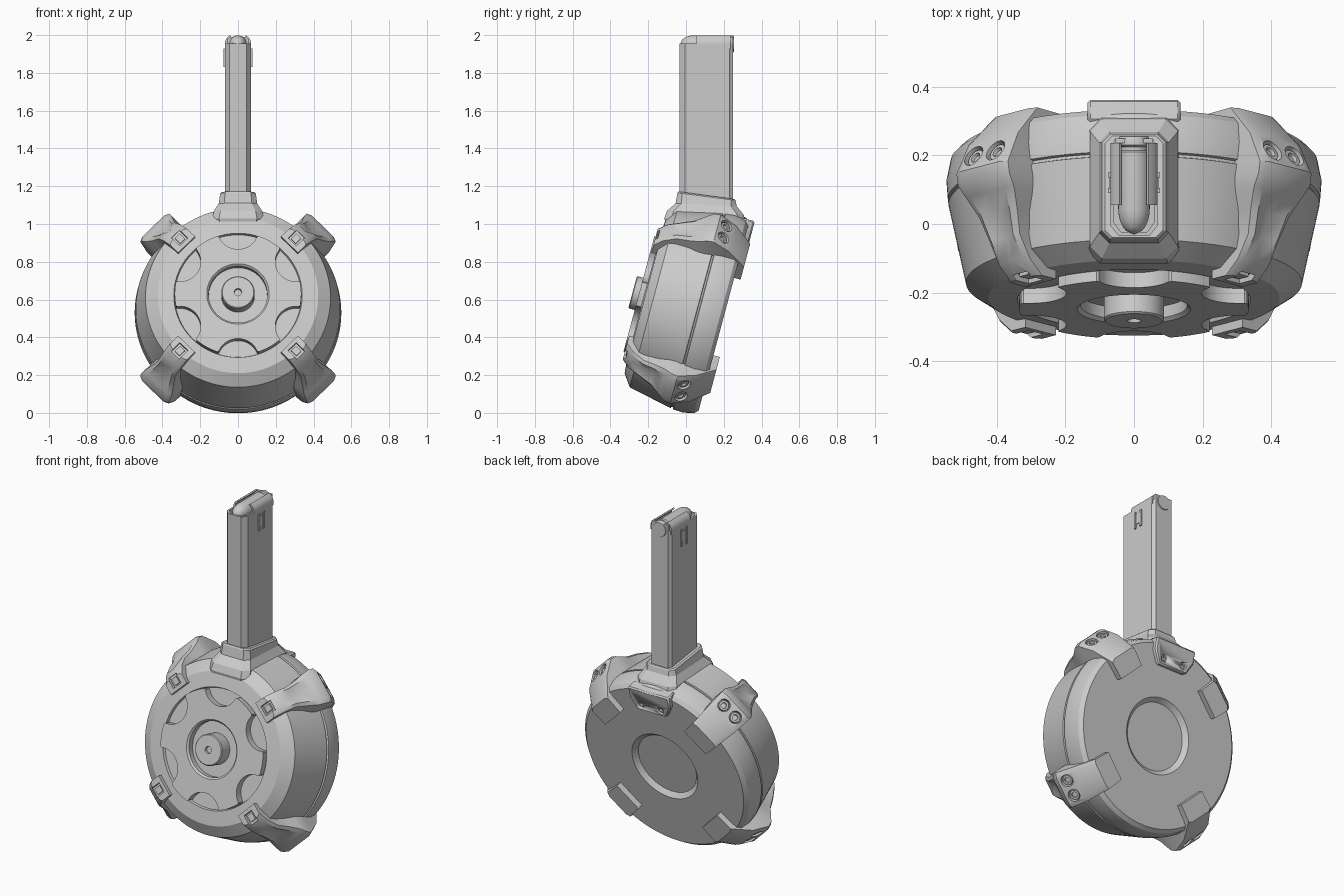
import bpy, bmesh
from math import sin, cos, pi, radians, sqrt, atan2
from mathutils import Matrix, Vector

if "Cube" in bpy.data.objects:
    bpy.data.objects.remove(bpy.data.objects["Cube"])

# Tilted drum frame: local x = side, local y = up the drum, local z = drum axis towards the front
TILT = radians(15)
DRUM = Matrix.Translation((0, 0.065, 0.546)) @ Matrix.Rotation(pi / 2 - TILT, 4, 'X')


def make(name, verts, faces, mat=None, angle=30):
    me = bpy.data.meshes.new(name)
    me.from_pydata(verts, [], faces)
    bm = bmesh.new()
    bm.from_mesh(me)
    bmesh.ops.remove_doubles(bm, verts=bm.verts, dist=1e-5)
    bmesh.ops.recalc_face_normals(bm, faces=bm.faces)
    bm.to_mesh(me)
    bm.free()
    ob = bpy.data.objects.new(name, me)
    bpy.context.collection.objects.link(ob)
    ob.matrix_world = mat or Matrix()
    smooth(ob, angle)
    return ob


def smooth(ob, angle=30):
    bpy.ops.object.select_all(action='DESELECT')
    ob.select_set(True)
    bpy.context.view_layer.objects.active = ob
    bpy.ops.object.shade_smooth_by_angle(angle=radians(angle))


def loft(name, rings, mat=None, closed=False, angle=30):
    """Skin equal-length loops; cap the ends unless the rings close on themselves."""
    n, m = len(rings[0]), len(rings)
    faces = []
    for i in range(m if closed else m - 1):
        j = (i + 1) % m
        faces += [(i*n + k, i*n + (k+1) % n, j*n + (k+1) % n, j*n + k) for k in range(n)]
    if not closed:
        faces += [tuple(range(n)), tuple(range((m-1)*n, m*n))]
    return make(name, [v for r in rings for v in r], faces, mat, angle)


def lathe(name, prof, mat, n=96):
    """Spin (radius, height) points around local z."""
    return loft(name, [[(max(r, 1e-3)*cos(2*pi*k/n), max(r, 1e-3)*sin(2*pi*k/n), h) for k in range(n)]
                       for r, h in prof], mat)


def box(name, lo, hi, mat=None):
    (a, b, c), (d, e, f) = lo, hi
    return loft(name, [[(a, b, z), (d, b, z), (d, e, z), (a, e, z)] for z in (c, f)], mat)


def apply_mods(ob):
    dg = bpy.context.evaluated_depsgraph_get()
    me = bpy.data.meshes.new_from_object(ob.evaluated_get(dg))
    ob.modifiers.clear()
    ob.data = me


def cut(ob, cutter):
    bpy.context.view_layer.update()
    mod = ob.modifiers.new('cut', 'BOOLEAN')
    mod.operation, mod.object, mod.solver = 'DIFFERENCE', cutter, 'EXACT'
    apply_mods(ob)
    bpy.data.objects.remove(cutter)


def bevel(ob, w, seg=1):
    mod = ob.modifiers.new('bevel', 'BEVEL')
    mod.width, mod.segments, mod.limit_method, mod.angle_limit = w, seg, 'ANGLE', radians(40)
    apply_mods(ob)


def screw(name, mat, r):
    lathe(name, [(0, -.018), (r*.4, -.018), (r*.45, -.008), (r*.75, -.008), (r*.8, -.014), (r*.8, -.035)], mat, 24)


# Drum shell: back recess, rim, seam groove, tapered wall, sunken front floor
lathe('drum_body', [(0, -.115), (.19, -.115), (.215, -.14), (.515, -.14), (.535, -.12), (.547, -.06),
                    (.543, -.007), (.533, -.004), (.533, .004), (.541, .007), (.49, .245), (.425, .29),
                    (.34, .296), (.335, .28), (0, .28)], DRUM, 128)

# Scalloped front cover ring
def cover_radius(a, R=.335, d=.355, rho=.11):
    phi = (a - pi/6 + pi/6) % (pi/3) - pi/6     # angle from the nearest scallop
    q = rho*rho - (d*sin(phi))**2
    return min(R, d*cos(phi) - sqrt(q)) if q > 0 else R

N = 360
ang = [2*pi*k/N for k in range(N)]
def ring(f, h):
    return [(f(a)*cos(a), f(a)*sin(a), h) for a in ang]
scallop = lambda a: cover_radius(a - pi/2 + pi/6)
loft('front_cover', [ring(scallop, .275), ring(scallop, .325), ring(lambda a: .165, .325),
                     ring(lambda a: .155, .315), ring(lambda a: .155, .275)], DRUM, closed=True)

# Centre hub
lathe('centre_hub', [(0, .345), (.018, .345), (.02, .36), (.083, .36), (.088, .355), (.088, .27)], DRUM, 64)

# Four clamps around the rim: (axis, outer radius, half width, inner axis, inner radius)
CLAMP = [(.318, .385, .063, .27, .385), (.318, .455, .063, .27, .42), (.275, .505, .063, .25, .44),
         (.21, .545, .062, .2, .46), (.14, .572, .078, .13, .48), (.085, .605, .098, .08, .49),
         (.05, .632, .106, .04, .49), (.015, .638, .106, .0, .49), (-.08, .592, .102, -.06, .49),
         (-.175, .50, .09, -.12, .47), (-.175, .385, .085, -.12, .385)]
bolt_n = Vector((0, .9, -.436))                 # normal of the bolt face
for i, a in enumerate((45, 135, 225, 315)):
    M = DRUM @ Matrix.Rotation(radians(a), 4, 'Z')
    sec = []
    for t, r, w, t2, r2 in CLAMP:
        dip = .022 if .1 < t < .25 else 0       # saddle along the waist
        sec.append([(-w, r2, t2), (-w, r - .012, t), (-w*.75, r, t), (0, r - dip, t),
                    (w*.75, r, t), (w, r - .012, t), (w, r2, t2)])
    # keep both arm ends straight and square
    for e in (0, -1):
        t, r, w, t2, r2 = CLAMP[e]
        sec[e] = [(-w, r2, t2), (-w, r, t), (-w*.75, r, t), (0, r, t), (w*.75, r, t), (w, r, t), (w, r2, t2)]
    clamp = loft('clamp_%d' % i, sec, M)
    cut(clamp, box('window_cut', (-.03, .405, .298), (.03, .47, .4), M))
    box('clamp_window_%d' % i, (-.018, .415, .28), (.018, .455, .309), M)
    for s in (-1, 1):
        B = M @ Matrix.Translation((s*.045, .616, -.03)) @ bolt_n.to_track_quat('Z', 'Y').to_matrix().to_4x4()
        cut(clamp, lathe('bolt_cut', [(0, -.03), (.034, -.03), (.036, .08), (0, .08)], B, 32))
        screw('clamp_bolt_%d' % i, B, .036)
    smooth(clamp)

# Neck collar: chamfered rectangles rising from the drum to the tower
def crect(hx, y0, y1, z0, z1, c):
    pts = [(hx - c, y0), (hx, y0 + c), (hx, y1 - c), (hx - c, y1)]
    pts += [(-x, y) for x, y in reversed(pts)]
    return [(x, y, z0 + (z1 - z0)*(y - y0)/(y1 - y0)) for x, y in pts]

loft('neck_collar', [crect(.12, -.09, .29, .93, .9, .03), crect(.135, -.115, .325, 1.03, .96, .035),
                     crect(.128, -.10, .305, 1.07, 1.05, .035), crect(.102, -.055, .268, 1.11, 1.095, .03),
                     crect(.094, -.045, .262, 1.165, 1.125, .025), crect(.085, -.04, .257, 1.172, 1.132, .022)],
     angle=20)
# Back plate of the neck with two screws
outline = [(-.135, .53), (-.135, .46), (-.095, .385), (.095, .385), (.135, .46), (.135, .53)]
plate = loft('neck_back_plate', [[(x, y, t) for x, y in outline] for t in (-.168, -.1)], DRUM)
bevel(plate, .008)
for s in (-1, 1):
    B = DRUM @ Matrix.Translation((s*.065, .425, -.168)) @ Matrix.Rotation(pi, 4, 'X')
    cut(plate, lathe('screw_cut', [(0, -.025), (.022, -.025), (.022, .05), (0, .05)], B, 24))
    screw('plate_screw', B, .024)

# Upright tower with chamfered front and back rib, hollowed at the top
half = [(.045, -.035), (.069, -.005), (.069, .23), (.06, .238), (.055, .25)]
sect = half + [(-x, y) for x, y in reversed(half)]
def scaled(z, k):
    return [(x*k, .108 + (y - .108)*(.5 + k/2), z) for x, y in sect]
loft('tower', [scaled(1.0, 1), scaled(1.955, 1), scaled(1.955, .84), scaled(1.91, .84)])
box('tower_back_wall', (-.055, .236, 1.9), (.055, .25, 1.99))

# Feed lips curling in at the top, one per side
for s in (-1, 1):
    lip = [(.069, 1.93), (.069, 1.965), (.06, 1.985), (.042, 1.999), (.036, 1.993), (.054, 1.976), (.06, 1.93)]
    ob = loft('feed_lip', [[(s*x, y, z) for x, z in lip] for y in (.055, .236)])
    # side catch: an H-shaped raised tab
    for lo, hi in (((.09, 1.83), (.105, 1.93)), ((.135, 1.83), (.15, 1.93)), ((.1, 1.855), (.14, 1.915))):
        x0, x1 = sorted((s*.06, s*(.076 if lo[0] != .1 else .073)))
        box('side_catch', (x0, lo[0], lo[1]), (x1, hi[0], hi[1]))

# Rounded insert lying in the top, nose towards the front
nose = [(.046*sqrt(max(0, 1 - (k/8)**2)), .14 + .075*k/8) for k in range(9)]
lathe('top_insert', [(0, -.07), (.042, -.07), (.046, -.06), (.046, -.045), (.04, -.04), (.04, -.03),
                     (.046, -.025)] + nose,
      Matrix.Translation((0, .165, 1.953)) @ Matrix.Translation((0, .02, 0)) @ Matrix.Rotation(pi/2, 4, 'X'), 32)
